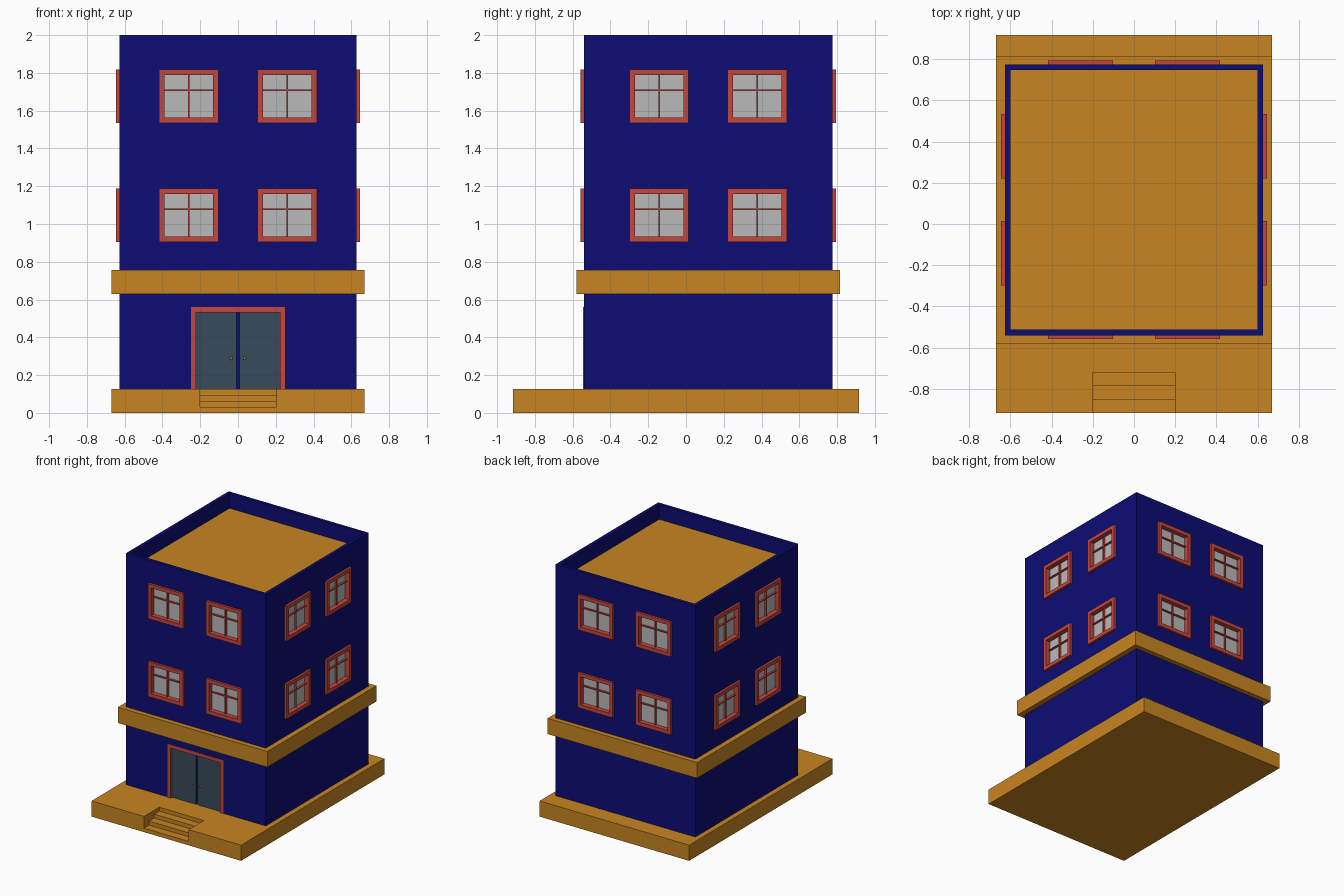
import bpy, bmesh, math
from mathutils import Matrix, Vector

if "Cube" in bpy.data.objects:
    bpy.data.objects.remove(bpy.data.objects["Cube"])


def material(name, rgb):
    m = bpy.data.materials.new(name)
    m.diffuse_color = (*rgb, 1)
    m.use_nodes = True
    m.node_tree.nodes["Principled BSDF"].inputs["Base Color"].default_value = m.diffuse_color
    return m


BLUE = material("wall blue", (0.0037, 0.0037, 0.175))
OCHRE = material("ochre", (0.58, 0.235, 0.016))
RED = material("frame red", (0.56, 0.061, 0.047))
GLASS = material("window grey", (0.49, 0.49, 0.49))
SLATE = material("door slate", (0.038, 0.07, 0.102))


def finish(bm, name, mat, matrix=Matrix()):
    bm.transform(matrix)
    bmesh.ops.recalc_face_normals(bm, faces=bm.faces)
    me = bpy.data.meshes.new(name)
    bm.to_mesh(me)
    bm.free()
    if mat:
        me.materials.append(mat)
    ob = bpy.data.objects.new(name, me)
    bpy.context.collection.objects.link(ob)
    return ob


def add_box(bm, lo, hi, matrix=Matrix()):
    lo, hi = Vector(lo), Vector(hi)
    m = Matrix.Translation((lo + hi) / 2) @ Matrix.Diagonal((*(hi - lo), 1))
    bmesh.ops.create_cube(bm, size=1, matrix=matrix @ m)


def boxes(name, mat, pairs, matrix=Matrix()):
    bm = bmesh.new()
    for lo, hi in pairs:
        add_box(bm, lo, hi)
    return finish(bm, name, mat, matrix)


def ring(name, mat, outer, inner, y0, y1, matrix):
    """Rectangular frame in the xz plane, from depth y0 to y1."""
    bm = bmesh.new()
    loops = []
    for (x0, z0, x1, z1), y in ((outer, y0), (inner, y0), (inner, y1), (outer, y1)):
        loops.append([bm.verts.new((x, y, z)) for x, z in
                      ((x0, z0), (x1, z0), (x1, z1), (x0, z1))])
    for k in range(4):
        a, b = loops[k], loops[(k + 1) % 4]
        for i in range(4):
            j = (i + 1) % 4
            bm.faces.new((a[i], a[j], b[j], b[i]))
    return finish(bm, name, mat, matrix)


# building measurements
CY, HX, HY, T = 0.1175, 0.627, 0.658, 0.027
BASE, TOP, ROOF = 0.127, 2.0, 1.88
centre = Matrix.Translation((0, CY, 0))
upright = centre @ Matrix.Rotation(math.pi / 2, 4, 'X')   # frame depth becomes height

# base slab and front landing with three steps cut in
boxes("base_slab", OCHRE, [((-0.67, -0.665, 0), (0.67, 0.917, BASE))])
boxes("landing_sides", OCHRE, [((-0.67, -0.917, 0), (-0.2, -0.665, BASE)),
                               ((0.2, -0.917, 0), (0.67, -0.665, BASE))])
bm = bmesh.new()
profile = [(-0.665, 0), (-0.917, 0), (-0.917, 0.032), (-0.852, 0.032), (-0.852, 0.064),
           (-0.787, 0.064), (-0.787, 0.096), (-0.722, 0.096), (-0.722, BASE), (-0.665, BASE)]
face = bm.faces.new([bm.verts.new((-0.2, y, z)) for y, z in profile])
ext = bmesh.ops.extrude_face_region(bm, geom=[face])["geom"]
bmesh.ops.translate(bm, vec=(0.4, 0, 0),
                    verts=[v for v in ext if isinstance(v, bmesh.types.BMVert)])
finish(bm, "front_steps", OCHRE)

# wall shell, ledge and sunken roof
walls = ring("walls", BLUE, (-HX, -HY, HX, HY), (-HX + T, -HY + T, HX - T, HY - T),
             BASE, TOP, upright)
ring("ledge", OCHRE, (-0.67, -0.698, 0.67, 0.698), (-HX, -HY, HX, HY), 0.63, 0.757, upright)
boxes("roof", OCHRE, [((-HX + T, -HY + T, ROOF - 0.03), (HX - T, HY - T, ROOF))], centre)

# windows: two floors, two per floor on all four sides
W, H, WI, HI = 0.157, 0.142, 0.128, 0.112
cut = bmesh.new()
for side, dist in (("front", HY), ("right", HX), ("back", HY), ("left", HX)):
    k = ("front", "right", "back", "left").index(side)
    wall = centre @ Matrix.Rotation(k * math.pi / 2, 4, 'Z') @ Matrix.Translation((0, -dist, 0))
    for z in (1.046, 1.677):
        for x in (-0.26, 0.26):
            m = wall @ Matrix.Translation((x, 0, z))
            add_box(cut, (-WI - 0.01, -0.1, -HI - 0.01), (WI + 0.01, 0.1, HI + 0.01), m)
            ring(side + "_window_frame", RED, (-W, -H, W, H), (-WI, -HI, WI, HI),
                 -0.018, 0.026, m)
            boxes(side + "_window_glass", GLASS,
                  [((-WI - 0.01, 0.02, -HI - 0.01), (WI + 0.01, 0.026, HI + 0.01))], m)
            boxes(side + "_window_bars", RED,
                  [((-0.004, 0.004, -HI), (0.004, 0.021, HI)),
                   ((-WI, 0.005, 0.027), (WI, 0.021, 0.035))], m)

# double door in a red surround
front = centre @ Matrix.Translation((0, -HY, 0))
add_box(cut, (-0.235, -0.1, BASE - 0.05), (0.235, 0.1, 0.545), front)
boxes("door_surround", RED, [((-0.25, -0.004, BASE), (-0.222, 0.026, 0.56)),
                             ((0.222, -0.004, BASE), (0.25, 0.026, 0.56)),
                             ((-0.222, -0.004, 0.532), (0.222, 0.026, 0.56))], front)
boxes("door_backing", BLUE, [((-0.222, 0.022, BASE), (0.222, 0.03, 0.532))], front)
for s, name in ((-1, "left"), (1, "right")):
    xs = sorted((s * 0.008, s * 0.222))
    boxes(name + "_door_leaf", SLATE, [((xs[0], 0.014, BASE), (xs[1], 0.024, 0.532))], front)
    bm = bmesh.new()
    bmesh.ops.create_uvsphere(bm, u_segments=10, v_segments=6, radius=0.008)
    finish(bm, name + "_door_knob", OCHRE, front @ Matrix.Translation((s * 0.036, 0.008, 0.288)))

# cut the openings through the walls
cutter = finish(cut, "opening_cutter", None)
cutter.hide_render = True
cutter.hide_set(True)
mod = walls.modifiers.new("openings", 'BOOLEAN')
mod.operation = 'DIFFERENCE'
mod.solver = 'EXACT'
mod.object = cutter
